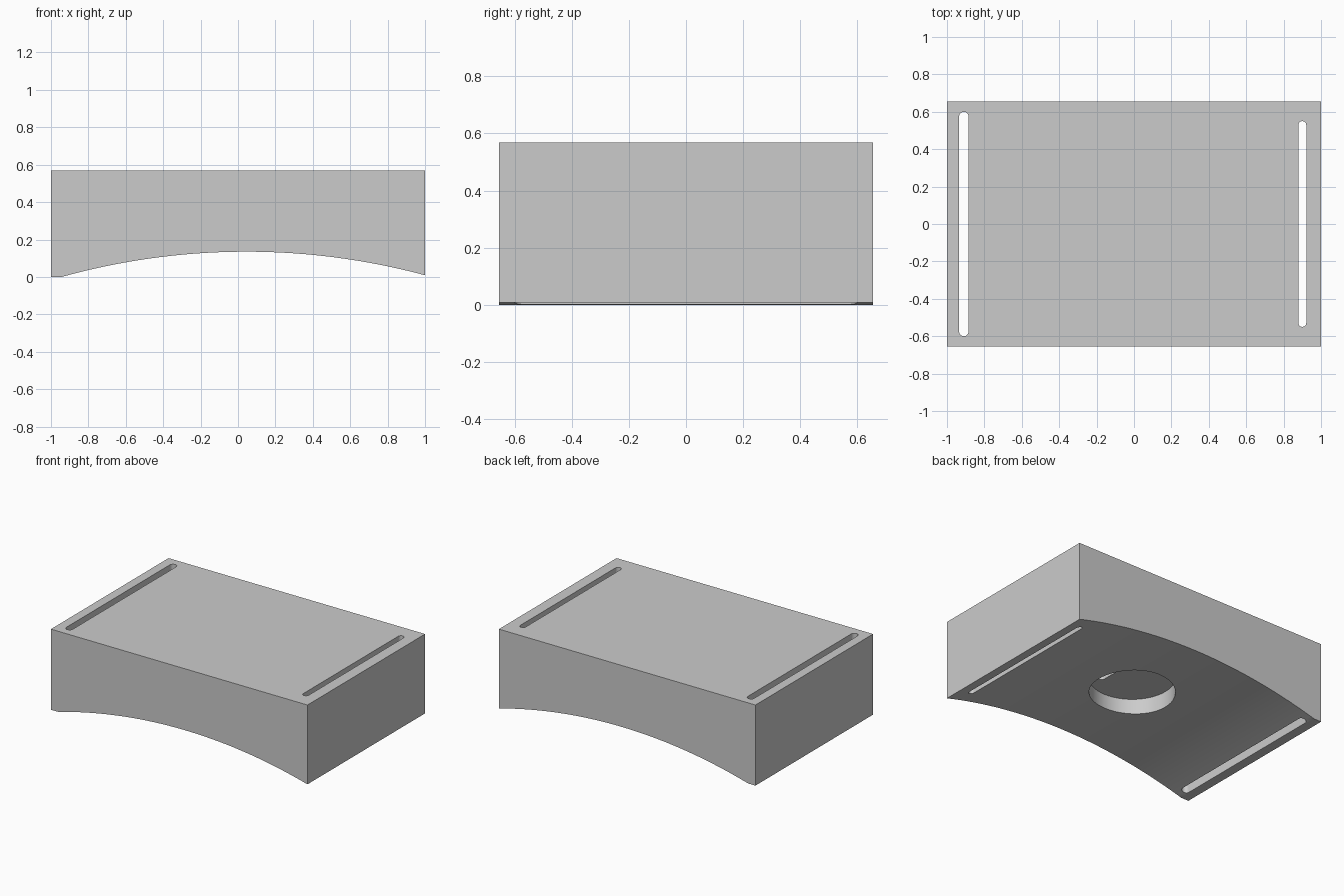
import bpy, bmesh, math
from mathutils import Vector

cube = bpy.data.objects.get("Cube")
if cube:
    bpy.data.objects.remove(cube, do_unlink=True)

WIDTH_HALF, DEPTH_HALF, TOP = 1.0, 0.655, 0.568
ARC_X, ARC_TOP, ARC_R = 0.045, 0.135, 3.68
POCKET_Z = 0.235

# Single grey plastic
grey = bpy.data.materials.new("plain grey")
grey.use_nodes = True
colour = (0.6, 0.6, 0.6, 1)
grey.diffuse_color = colour
grey.node_tree.nodes["Principled BSDF"].inputs["Base Color"].default_value = colour


def prism(name, outline, direction):
    """Extrude a closed outline of 3D points along a direction."""
    bm = bmesh.new()
    face = bm.faces.new([bm.verts.new(p) for p in outline])
    out = bmesh.ops.extrude_face_region(bm, geom=[face])
    moved = [v for v in out["geom"] if isinstance(v, bmesh.types.BMVert)]
    bmesh.ops.translate(bm, verts=moved, vec=Vector(direction))
    bmesh.ops.recalc_face_normals(bm, faces=bm.faces)
    mesh = bpy.data.meshes.new(name)
    bm.to_mesh(mesh)
    bm.free()
    mesh.materials.append(grey)
    obj = bpy.data.objects.new(name, mesh)
    bpy.context.collection.objects.link(obj)
    return obj


def rounded_slot(x, y, radius, half_length, z, steps=12):
    """Stadium outline running along y; a zero straight part gives a circle."""
    straight = half_length - radius
    points = []
    for side, start in ((1, 0), (-1, math.pi)):
        for i in range(steps + 1):
            if straight == 0 and i == steps:
                continue
            a = start + math.pi * i / steps
            points.append((x + radius * math.cos(a),
                           y + side * straight + radius * math.sin(a), z))
    return points


def arch_height(x):
    return ARC_TOP - ARC_R + math.sqrt(ARC_R ** 2 - (x - ARC_X) ** 2)


# Block with an arched underside and a narrow flat foot on one edge
foot_x = ARC_X - math.sqrt(ARC_R ** 2 - (ARC_R - ARC_TOP) ** 2)
segments = 64
profile = [(WIDTH_HALF, TOP), (-WIDTH_HALF, TOP), (-WIDTH_HALF, 0)]
for i in range(segments + 1):
    x = foot_x + (WIDTH_HALF - foot_x) * i / segments
    profile.append((x, max(0, arch_height(x))))
block = prism("arched_block", [(x, -DEPTH_HALF, z) for x, z in profile],
              (0, 2 * DEPTH_HALF, 0))

# Strap slots through the block, round pocket below, small recess in the pocket
cutters = [
    prism("long_slot", rounded_slot(-0.91, 0, 0.025, 0.60, -0.1), (0, 0, 1)),
    prism("short_slot", rounded_slot(0.90, 0, 0.021, 0.55, -0.1), (0, 0, 1)),
    prism("pocket", rounded_slot(0.015, 0, 0.274, 0.274, -0.1, 48),
          (0, 0, POCKET_Z + 0.1)),
    prism("pocket_recess", rounded_slot(0.17, 0, 0.03, 0.15, 0.15),
          (0, 0, 0.19)),
]
bpy.context.view_layer.objects.active = block
for cutter in cutters:
    cutter.hide_render = True
    mod = block.modifiers.new(cutter.name, 'BOOLEAN')
    mod.operation = 'DIFFERENCE'
    mod.solver = 'EXACT'
    mod.object = cutter
    bpy.ops.object.modifier_apply(modifier=mod.name)
for cutter in cutters:
    bpy.data.objects.remove(cutter, do_unlink=True)

# Smooth the arch and round walls, keep the crisp edges
bpy.ops.object.select_all(action='DESELECT')
block.select_set(True)
bpy.ops.object.shade_smooth_by_angle(angle=math.radians(30))
